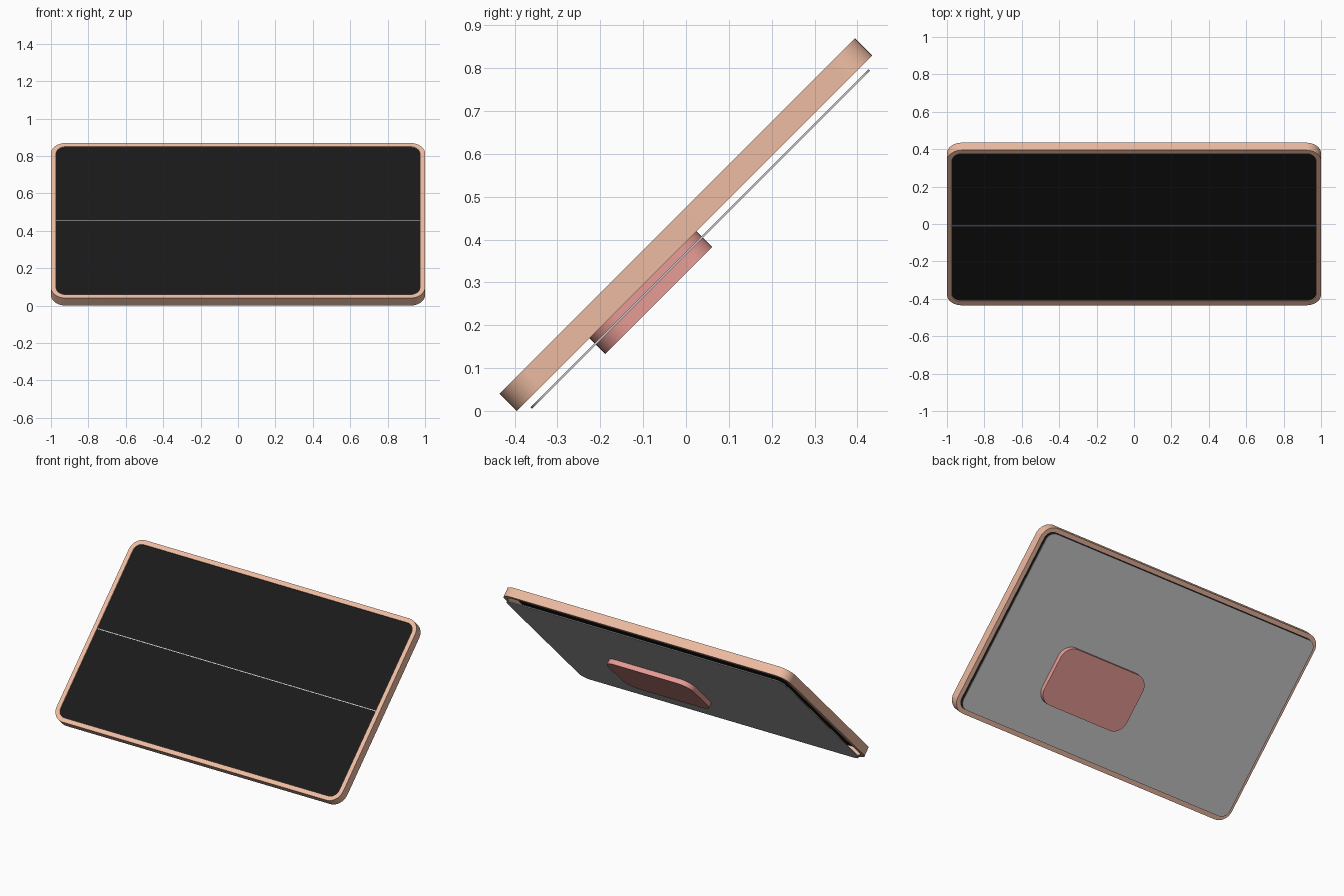
import bpy, bmesh
from math import sin, cos, pi, radians
from mathutils import Matrix

if "Cube" in bpy.data.objects:
    bpy.data.objects.remove(bpy.data.objects["Cube"])

# panel plane: tilted 45 degrees about x, lifted to stand on the ground
TILT = Matrix.Translation((0, 0, 0.435)) @ Matrix.Rotation(radians(45), 4, 'X')


def outline(w, h, r, cx=0, cy=0, seg=10):
    """Rounded rectangle as a list of (x, y) points."""
    pts = []
    for i, (sx, sy) in enumerate([(1, 1), (-1, 1), (-1, -1), (1, -1)]):
        for k in range(seg + 1):
            a = pi / 2 * (i + k / seg)
            pts.append((cx + sx * (w / 2 - r) + r * cos(a),
                        cy + sy * (h / 2 - r) + r * sin(a)))
    return pts


def material(name, color):
    m = bpy.data.materials.new(name)
    m.diffuse_color = (*color, 1)
    m.use_nodes = True
    m.node_tree.nodes["Principled BSDF"].inputs["Base Color"].default_value = m.diffuse_color
    return m


def finish(name, bm, mat):
    bmesh.ops.recalc_face_normals(bm, faces=bm.faces)
    me = bpy.data.meshes.new(name)
    bm.to_mesh(me)
    bm.free()
    ob = bpy.data.objects.new(name, me)
    ob.matrix_world = TILT
    bpy.context.collection.objects.link(ob)
    if mat:
        me.materials.append(mat)
    bpy.ops.object.select_all(action='DESELECT')
    ob.select_set(True)
    bpy.context.view_layer.objects.active = ob
    bpy.ops.object.shade_smooth_by_angle(angle=radians(30))
    return ob


def slab(name, pts, n0, n1, mat=None):
    bm = bmesh.new()
    face = bm.faces.new([bm.verts.new((x, y, n0)) for x, y in pts])
    new = bmesh.ops.extrude_face_region(bm, geom=[face], use_keep_orig=True)
    top = [g for g in new['geom'] if isinstance(g, bmesh.types.BMVert)]
    bmesh.ops.translate(bm, verts=top, vec=(0, 0, n1 - n0))
    return finish(name, bm, mat)


def ring(name, outer, inner, n0, n1, mat):
    bm = bmesh.new()
    loops = [[bm.verts.new((x, y, z)) for x, y in pts]
             for pts, z in [(outer, n0), (outer, n1), (inner, n1), (inner, n0)]]
    n = len(outer)
    for a, b in zip(loops, loops[1:] + loops[:1]):
        for i in range(n):
            j = (i + 1) % n
            bm.faces.new((a[i], a[j], b[j], b[i]))
    return finish(name, bm, mat)


copper = material("copper", (0.85, 0.5, 0.36))
black = material("black", (0.01, 0.01, 0.01))
red = material("red", (0.8, 0.33, 0.3))

# outer frame
ring("frame", outline(2, 1.173, 0.08), outline(1.945, 1.118, 0.052),
     -0.0285, 0.0285, copper)
# dark cell surface, slightly recessed in the frame
slab("cell_panel", outline(1.945, 1.118, 0.052), 0.012, 0.021, black)
# thin conductor line across the middle
slab("center_line", [(-0.972, 0.003), (0.972, 0.003), (0.972, 0.008), (-0.972, 0.008)],
     0.018, 0.022)
# thin back plate, standing just off the frame
slab("back_plate", outline(1.945, 1.116, 0.052), -0.05, -0.0445)
# junction box on the back
slab("junction_box", outline(0.6, 0.353, 0.08, 0.24, -0.17), -0.08, -0.0285, red)
